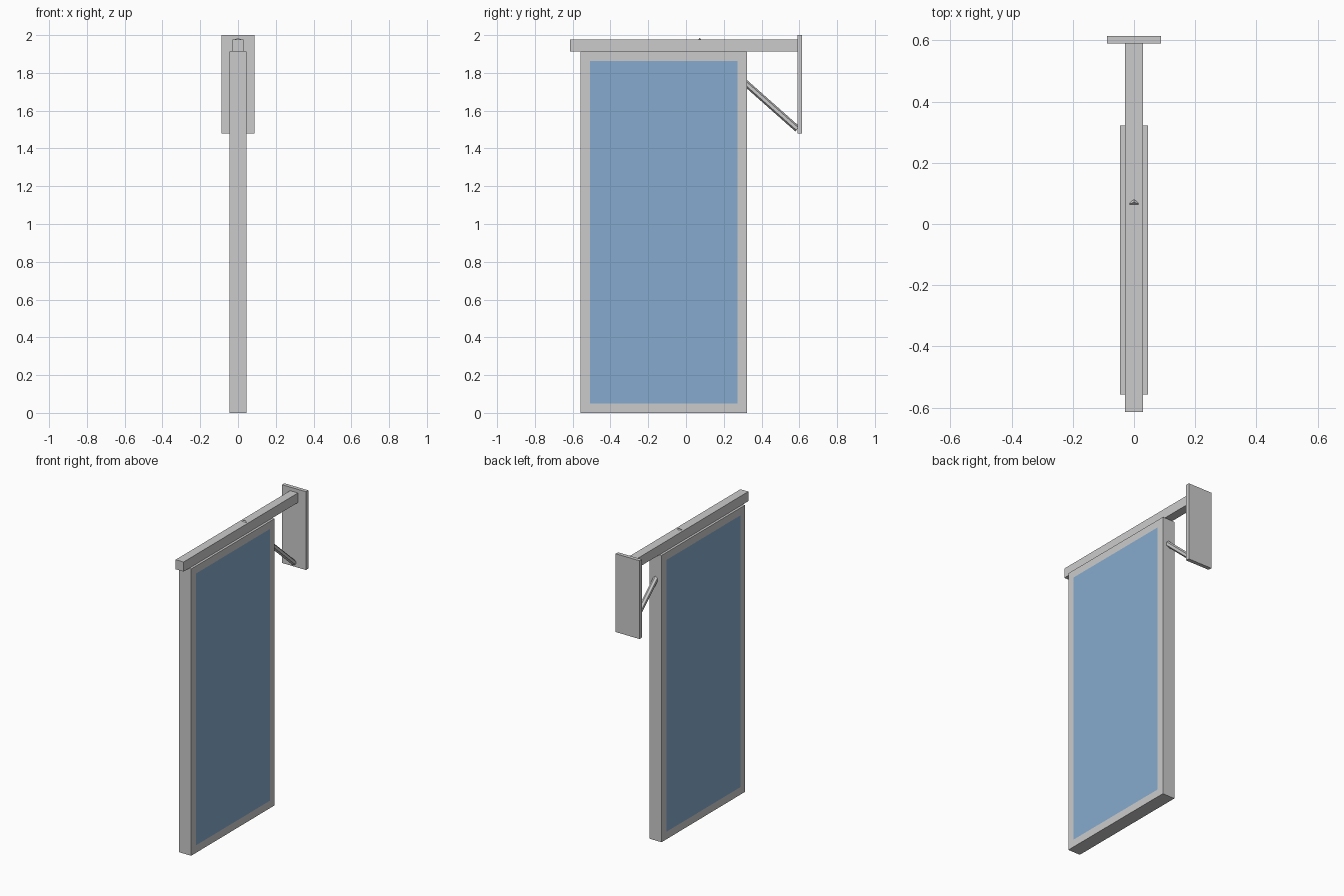
import bpy, bmesh
from mathutils import Vector

if "Cube" in bpy.data.objects:
    bpy.data.objects.remove(bpy.data.objects["Cube"])


def material(name, rgb):
    m = bpy.data.materials.new(name)
    m.diffuse_color = (*rgb, 1)
    m.use_nodes = True
    m.node_tree.nodes["Principled BSDF"].inputs["Base Color"].default_value = m.diffuse_color
    return m


METAL = material("grey_metal", (0.60, 0.60, 0.60))
BLUE = material("blue_panel", (0.24, 0.41, 0.62))


def finish(name, bm, mats):
    mesh = bpy.data.meshes.new(name)
    bm.to_mesh(mesh)
    bm.free()
    for m in mats:
        mesh.materials.append(m)
    obj = bpy.data.objects.new(name, mesh)
    bpy.context.collection.objects.link(obj)
    return obj


def box_bm(lo, hi):
    bm = bmesh.new()
    bmesh.ops.create_cube(bm, size=1)
    lo, hi = Vector(lo), Vector(hi)
    bmesh.ops.scale(bm, vec=hi - lo, verts=bm.verts)
    bmesh.ops.translate(bm, vec=(lo + hi) / 2, verts=bm.verts)
    return bm


# Hanging sign board with a blue display field inset on both broad sides
bm = box_bm((-0.045, -0.558, 0), (0.045, 0.322, 1.912))
sides = [f for f in bm.faces if abs(f.normal.x) > 0.9]
bmesh.ops.inset_individual(bm, faces=sides, thickness=0.071)
for f in sides:
    f.material_index = 1
finish("sign_board", bm, [METAL, BLUE])

# Horizontal support beam and wall plate
finish("support_beam", box_bm((-0.029, -0.615, 1.912), (0.029, 0.59, 1.976)), [METAL])
finish("wall_plate", box_bm((-0.088, 0.59, 1.478), (0.088, 0.615, 2.0)), [METAL])

# Hexagonal diagonal brace from the plate up through the beam
start, end = Vector((0, 0.59, 1.503)), Vector((0, 0.06, 1.972))
axis = end - start
bm = bmesh.new()
bmesh.ops.create_cone(bm, cap_ends=True, segments=6, radius1=0.017,
                      radius2=0.017, depth=axis.length)
brace = finish("diagonal_brace", bm, [METAL])
brace.rotation_euler = Vector((0, 0, 1)).rotation_difference(axis).to_euler()
brace.location = (start + end) / 2
